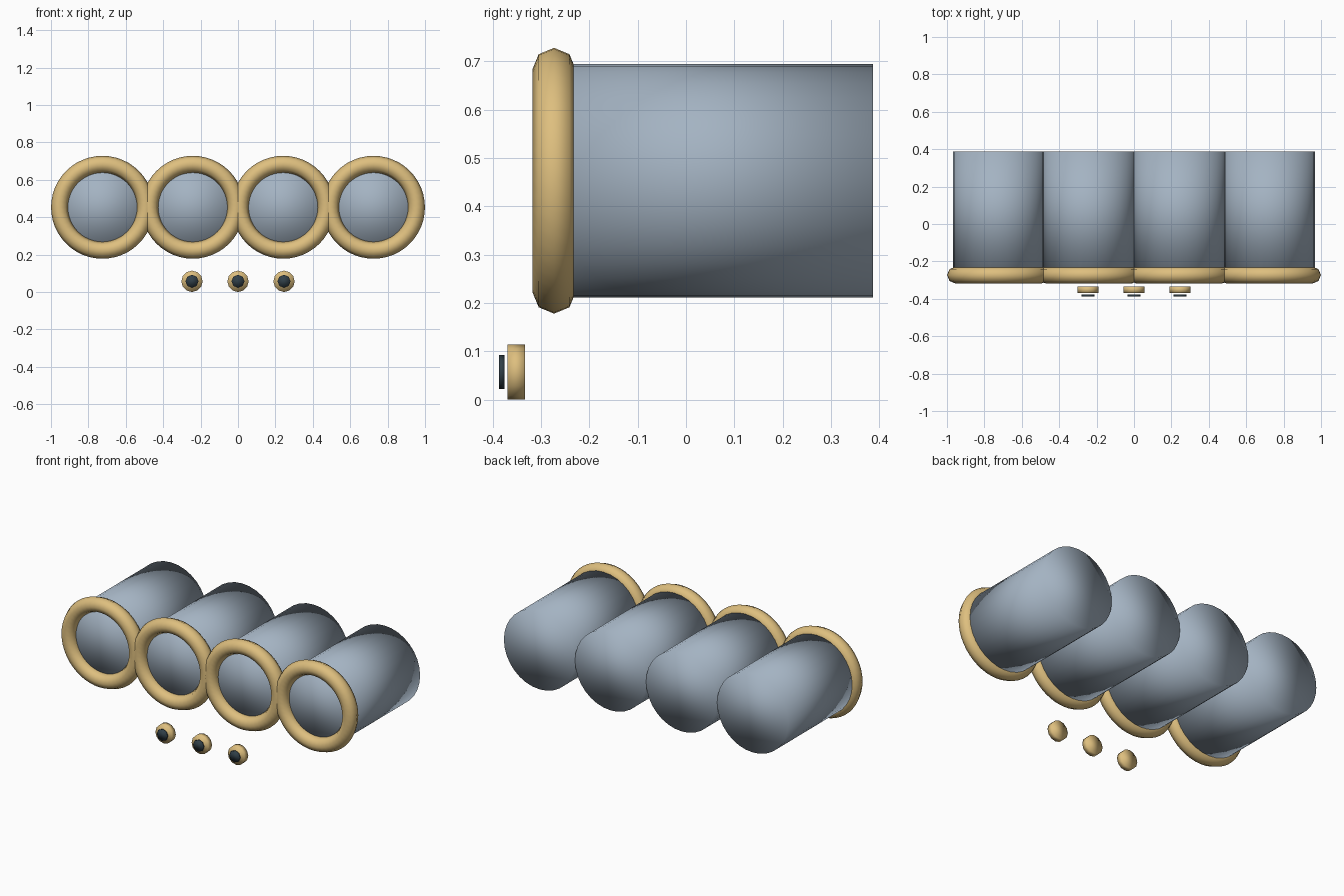
import bpy
import math

cube = bpy.data.objects.get("Cube")
if cube:
    bpy.data.objects.remove(cube, do_unlink=True)


def material(name, color):
    mat = bpy.data.materials.new(name)
    mat.use_nodes = True
    mat.diffuse_color = (*color, 1)
    bsdf = next(n for n in mat.node_tree.nodes if n.type == 'BSDF_PRINCIPLED')
    bsdf.inputs["Base Color"].default_value = (*color, 1)
    return mat


GLASS = material("blue grey", (0.37, 0.45, 0.54))
BRASS = material("brass", (0.73, 0.52, 0.21))
DARK = material("dark slate", (0.03, 0.05, 0.065))

FACE_FRONT = (math.radians(90), 0, 0)


def finish(name, mat):
    obj = bpy.context.object
    obj.name = name
    obj.data.materials.append(mat)
    # rounded shading across the rims as well as the walls
    bpy.ops.object.shade_smooth()
    return obj


def cylinder(name, mat, x, z, radius, y_front, y_back, sides):
    bpy.ops.mesh.primitive_cylinder_add(
        vertices=sides, radius=radius, depth=y_back - y_front,
        location=(x, (y_front + y_back) / 2, z), rotation=FACE_FRONT)
    return finish(name, mat)


# Row of four tubes, each with a brass ring at the front
TUBE_Z = 0.453
RING_Y = -0.273
for i in range(4):
    x = (i - 1.5) * 0.483
    cylinder(f"tube_{i + 1}", GLASS, x, TUBE_Z, 0.242, RING_Y, 0.387, 32)
    bpy.ops.mesh.primitive_torus_add(
        major_radius=0.23, minor_radius=0.045, major_segments=48, minor_segments=8,
        location=(x, RING_Y, TUBE_Z), rotation=FACE_FRONT)
    finish(f"ring_{i + 1}", BRASS)

# Three small knobs with dark caps floating in front
KNOB_Z = 0.057
for i in range(3):
    x = (i - 1) * 0.246
    cylinder(f"knob_{i + 1}", BRASS, x, KNOB_Z, 0.057, -0.369, -0.333, 12)
    cylinder(f"knob_cap_{i + 1}", DARK, x, KNOB_Z, 0.035, -0.387, -0.376, 8)
